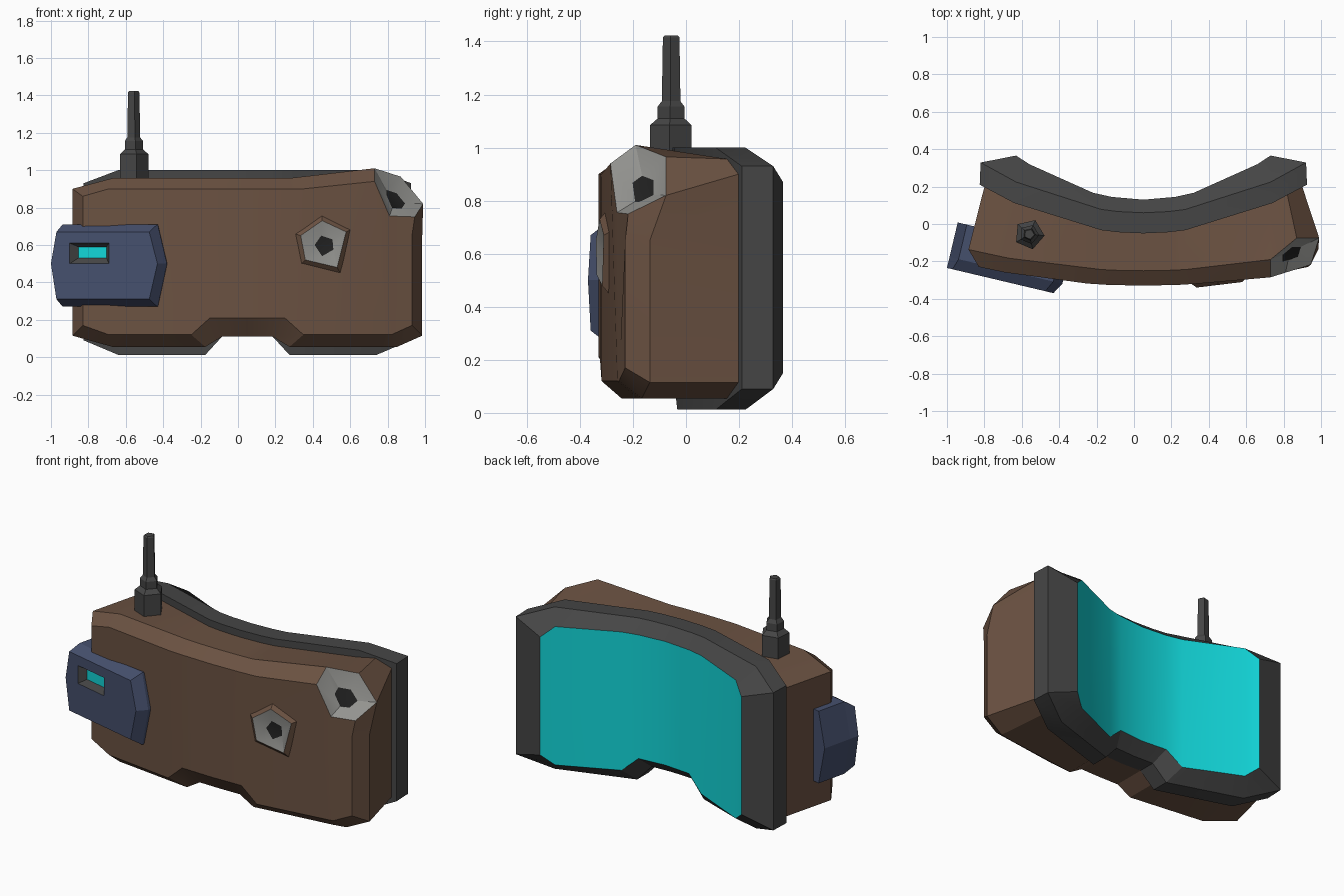
import bpy, bmesh, math
from mathutils import Vector

if "Cube" in bpy.data.objects:
    bpy.data.objects.remove(bpy.data.objects["Cube"])

def material(name, *rgb):
    m = bpy.data.materials.new(name)
    m.diffuse_color = (*rgb, 1)
    m.use_nodes = True
    m.node_tree.nodes["Principled BSDF"].inputs["Base Color"].default_value = m.diffuse_color
    return m

BROWN = material("brown shell", .147, .084, .054)
GREY = material("dark grey rubber", .06, .06, .06)
CYAN = material("cyan screen", .006, .67, .69)
STEEL = material("light grey chipped", .29, .29, .275)
BLACK = material("black hole", .016, .016, .016)
BLUE = material("slate blue panel", .06, .079, .152)

def build(name, verts, faces, mats, smooth=True):
    """faces: list of (indices, material index)"""
    bm = bmesh.new()
    vs = [bm.verts.new(v) for v in verts]
    for idx, mi in faces:
        bm.faces.new([vs[i] for i in idx]).material_index = mi
    bmesh.ops.recalc_face_normals(bm, faces=bm.faces)
    me = bpy.data.meshes.new(name)
    bm.to_mesh(me)
    bm.free()
    for m in mats:
        me.materials.append(m)
    ob = bpy.data.objects.new(name, me)
    bpy.context.collection.objects.link(ob)
    if smooth:
        bpy.context.view_layer.objects.active = ob
        ob.select_set(True)
        bpy.ops.object.shade_smooth_by_angle(angle=math.radians(22))
        ob.select_set(False)
    return ob

CX = .05  # headset centre line

def bow(y0, k):
    return lambda x: y0 + k * (x - CX) ** 2

def outline(end, corner, notch, lo, hi, extra, y, fix={}):
    """Closed loop: tops left to right, right middle, bottoms right to left.
    end/corner/notch = half widths, lo/hi = (end z, main z), lo also has notch z."""
    xs = [-end, -corner, -notch[0], -notch[1], 0, notch[1], notch[0], corner]
    xs += [extra, end] if extra else [end]
    zt = [hi[0]] + [hi[1]] * (len(xs) - 2) + [hi[0]]
    zb = [lo[0], lo[1], lo[1], lo[2], lo[2], lo[2], lo[1]] + [lo[1]] * (len(xs) - 8) + [lo[0]]
    top = [Vector((CX + x, y(CX + x), z)) for x, z in zip(xs, zt)]
    bot = [Vector((CX + x, y(CX + x), z)) for x, z in zip(xs, zb)]
    mid = Vector((CX + end, y(CX + end), .65))
    for i, p in fix.items():
        top[i] = Vector(p)
    return top + [mid] + bot[::-1]

def cap(n, start, mi):
    """Vertical strips closing a loop with n columns"""
    b = lambda i: start + 2 * n - i
    out = [((start + i, start + i + 1, b(i + 1), b(i)), mi) for i in range(n - 2)]
    return out + [((start + n - 2, start + n - 1, start + n, b(n - 1), b(n - 2)), mi)]

def band(count, a, b, mi, skip=()):
    return [((a + i, a + (i + 1) % count, b + (i + 1) % count, b + i), mi)
            for i in range(count) if i not in skip]

# Shell, with the upper right corner broken off
rim = [(.73, -.285, .94), (.81, -.26, .755), (.945, -.218, .75),
       (.99, -.075, .82), (.87, -.075, .965), (.73, -.19, 1.01)]
front = outline(.88, .74, (.30, .20), (.17, .12, .21), (.86, .90), .77,
                bow(-.33, .13), {7: rim[0], 8: rim[1], 9: rim[2]})
widest = outline(.935, .72, (.225, .135), (.115, .055, .11), (.90, .957), .80,
                 bow(-.25, .13), {7: rim[5], 8: rim[4], 9: rim[3]})
rear = outline(.85, .68, (.225, .135), (.115, .055, .11), (.90, .957), .77, bow(-.04, .33))
n = 10
L = 2 * n + 1
# chipped funnel in the broken corner
centre = Vector((.838, -.163, .842))
hole = [centre + (Vector(p) - sum((Vector(q) for q in rim), Vector()) / 6) * .38 for p in rim]
verts = front + widest + rear + hole
h = 3 * L
loop = [7, 8, 9, L + 9, L + 8, L + 7]
faces = cap(n, 0, 0) + cap(n, 2 * L, 0) + band(L, 0, L, 0, (7, 8)) + band(L, L, 2 * L, 0)
faces += [((loop[i], loop[(i + 1) % 6], h + (i + 1) % 6, h + i), 1) for i in range(6)]
faces += [(tuple(range(h, h + 6)), 2)]
build("shell", verts, faces, [BROWN, STEEL, BLACK])

# Face cushion frame with the curved screen filling its back
main = dict(lo=(.09, .012, .11), hi=(.93, 1.0), extra=None)
f0 = outline(.875, .69, (.225, .135), y=bow(-.05, .34), **main)
f1 = outline(.87, .68, (.225, .135), y=bow(.06, .355), **main)
f2 = outline(.68, .61, (.27, .17), (.15, .09, .18), (.87, .935), None, bow(.13, .51))
n = 9
L = 2 * n + 1
build("cushion_frame_and_screen", f0 + f1 + f2,
      cap(n, 0, 0) + band(L, 0, L, 0) + band(L, L, 2 * L, 0) + cap(n, 2 * L, 1), [GREY, CYAN])

# Dent on the front: brown skirt, chipped slope, dark middle
edge = [(.45, .73), (.578, .67), (.53, .48), (.36, .52), (.335, .65)]
core = [(.445, .65), (.505, .63), (.51, .575), (.45, .54), (.41, .60)]
face_y = lambda x: -.322 + .121 * (x - .30)
skirt = [(.457 + (x - .457) * 1.3, .61 + (z - .61) * 1.3) for x, z in edge]
verts = [(x, face_y(x) + off, z) for pts, off in ((skirt, .008), (edge, -.022), (core, -.005))
         for x, z in pts]
build("front_dent", verts,
      band(5, 0, 5, 0) + band(5, 5, 10, 1) + [(tuple(range(10, 15)), 2)], [BROWN, STEEL, BLACK])

# Side panel, turned to follow the shell, with a recessed display
def on_panel(u, z, depth):
    return (-1 + .973 * u + .23 * depth, -.235 - .23 * u + .973 * depth, z)

face = [(0, .5), (.03, .67), (.54, .67), (.585, .5), (.54, .31), (.03, .31)]
base = [(0, .5), (.05, .71), (.57, .71), (.62, .5), (.57, .27), (.05, .27)]
slot = [(.103, .61), (.319, .61), (.319, .50), (.103, .50)]
lit = [(.143, .59), (.298, .59), (.298, .53), (.143, .53)]
verts = [on_panel(u, z, d) for pts, d in
         ((face, 0), (base, .06), (base, .25), (slot, 0), (lit, .03)) for u, z in pts]
faces = band(6, 0, 6, 0) + band(6, 6, 12, 0) + [(tuple(range(12, 18)), 0)]
faces += [((0, 1, 18, 21, 5), 0), ((1, 2, 19, 18), 0), ((2, 3, 4, 20, 19), 0), ((4, 5, 21, 20), 0)]
faces += band(4, 18, 22, 1) + [((22, 23, 24, 25), 2)]
build("side_panel", verts, faces, [BLUE, GREY, CYAN], smooth=False)

# Five-sided stepped antenna
steps = [(.082, .88), (.082, 1.085), (.053, 1.11), (.053, 1.155), (.037, 1.175), (.033, 1.415), (.027, 1.422)]
verts = [(-.56 + r * math.cos(math.radians(72 * i - 5)),
          -.055 + r * math.sin(math.radians(72 * i - 5)), z) for r, z in steps for i in range(5)]
faces = [f for s in range(len(steps) - 1) for f in band(5, 5 * s, 5 * s + 5, 0)]
faces += [(tuple(range(5)), 0), (tuple(range(len(verts) - 5, len(verts))), 0)]
build("antenna", verts, faces, [GREY], smooth=False)
